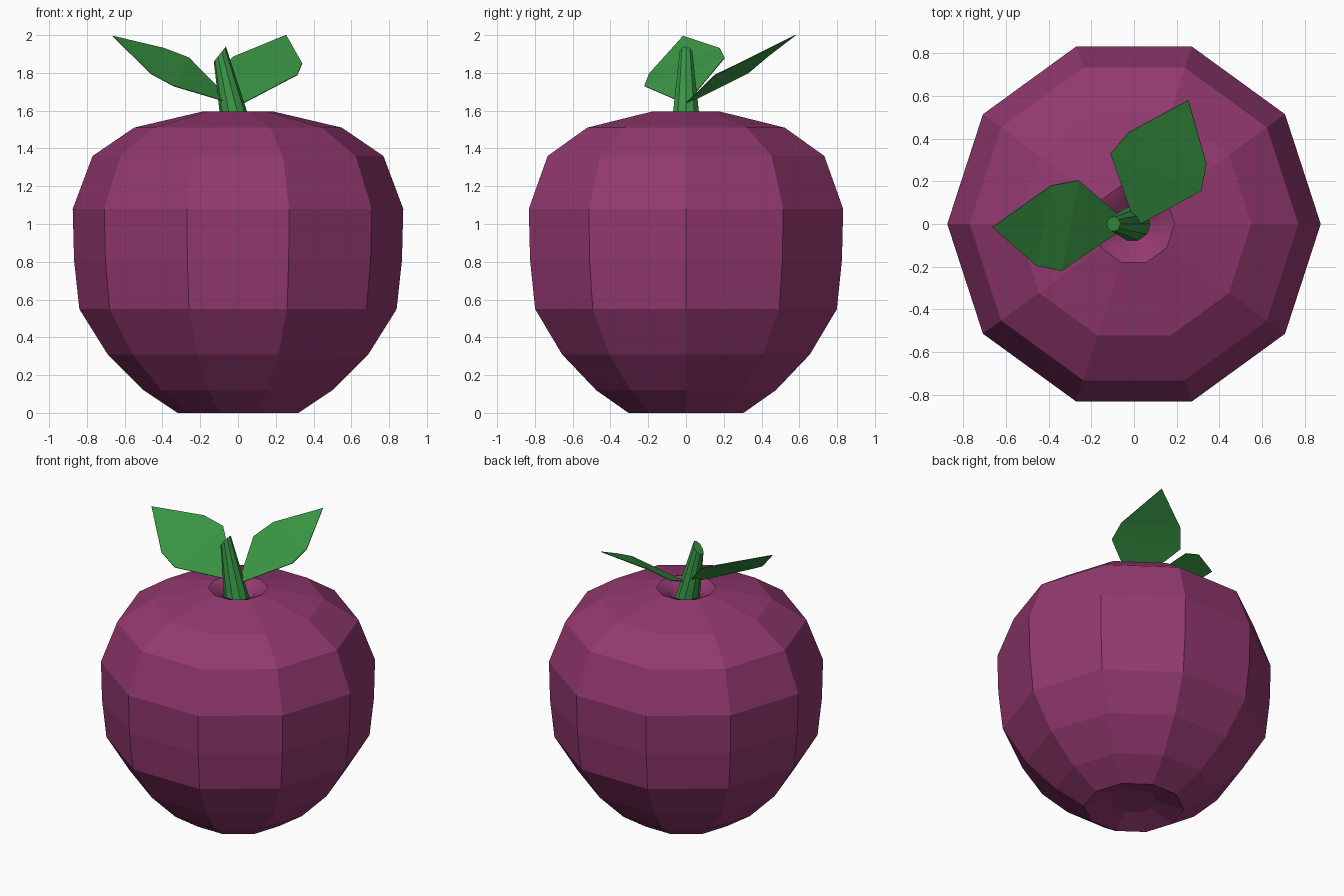
import bpy, bmesh, math
from mathutils import Vector

if "Cube" in bpy.data.objects:
    bpy.data.objects.remove(bpy.data.objects["Cube"])


def material(name, rgb):
    m = bpy.data.materials.new(name)
    m.diffuse_color = (*rgb, 1)
    m.use_nodes = True
    m.node_tree.nodes["Principled BSDF"].inputs["Base Color"].default_value = m.diffuse_color
    return m


SKIN = material("plum_skin", (0.29, 0.04, 0.16))
GREEN = material("leaf_green", (0.042, 0.31, 0.06))


def finish(bm, name, mat):
    bmesh.ops.recalc_face_normals(bm, faces=bm.faces)
    me = bpy.data.meshes.new(name)
    bm.to_mesh(me)
    bm.free()
    me.materials.append(mat)
    ob = bpy.data.objects.new(name, me)
    bpy.context.collection.objects.link(ob)
    return ob


def loft(bm, rings):
    """Bridge successive closed rings of points with quads."""
    loops = [[bm.verts.new(p) for p in ring] for ring in rings]
    n = len(loops[0])
    for a, b in zip(loops, loops[1:]):
        for i in range(n):
            j = (i + 1) % n
            bm.faces.new((a[i], a[j], b[j], b[i]))
    return loops


def circle(r, n):
    return [(r * math.cos(math.tau * i / n), r * math.sin(math.tau * i / n)) for i in range(n)]


# Fruit body: ten-sided lathe with a dimple at both ends
profile = [(0.15, 0.05), (0.32, 0), (0.50, 0.12), (0.69, 0.31), (0.84, 0.55),
           (0.868, 0.81), (0.875, 1.08), (0.77, 1.36), (0.55, 1.51),
           (0.19, 1.595), (0.11, 1.56), (0.05, 1.47)]
bm = bmesh.new()
loops = loft(bm, [[(x, y, z) for x, y in circle(r, 10)] for r, z in profile])
bm.faces.new(loops[0])
bm.faces.new(loops[-1])
for f in bm.faces:
    c = f.calc_center_median()
    f.smooth = c.z > 1.4 and c.xy.length < 0.17
finish(bm, "fruit_body", SKIN)

# Stem: tapered, leaning, with a slanted cut at the tip
bm = bmesh.new()
base = [(x, y, 1.48) for x, y in circle(0.085, 10)]
tip = [(-0.096 + x, y * 1.1, 1.90 + x * 1.25) for x, y in circle(0.032, 10)]
loops = loft(bm, [base, tip])
bm.faces.new(loops[0])
bm.faces.new(loops[-1])
finish(bm, "stem", GREEN)


# Leaves: pointed blade outlines spanned by cross strips
def leaf(name, root, a, b, point):
    bm = bmesh.new()
    r, t = bm.verts.new(root), bm.verts.new(point)
    a = [bm.verts.new(p) for p in a]
    b = [bm.verts.new(p) for p in b]
    bm.faces.new((r, a[0], b[0]))
    bm.faces.new((a[0], a[1], b[1], b[0]))
    bm.faces.new((a[1], t, b[1]))
    ob = finish(bm, name, GREEN)
    sol = ob.modifiers.new("thickness", 'SOLIDIFY')
    sol.thickness = 0.004
    sol.offset = 0


leaf("left_leaf", (-0.02, 0, 1.635),
     [(-0.26, 0.205, 1.88), (-0.39, 0.18, 1.93)],
     [(-0.34, -0.22, 1.73), (-0.46, -0.195, 1.795)],
     (-0.663, -0.015, 1.995))
leaf("right_leaf", (0.01, -0.01, 1.63),
     [(0.315, 0.155, 1.79), (0.34, 0.28, 1.85)],
     [(-0.11, 0.33, 1.80), (-0.025, 0.43, 1.885)],
     (0.255, 0.58, 2.0))
